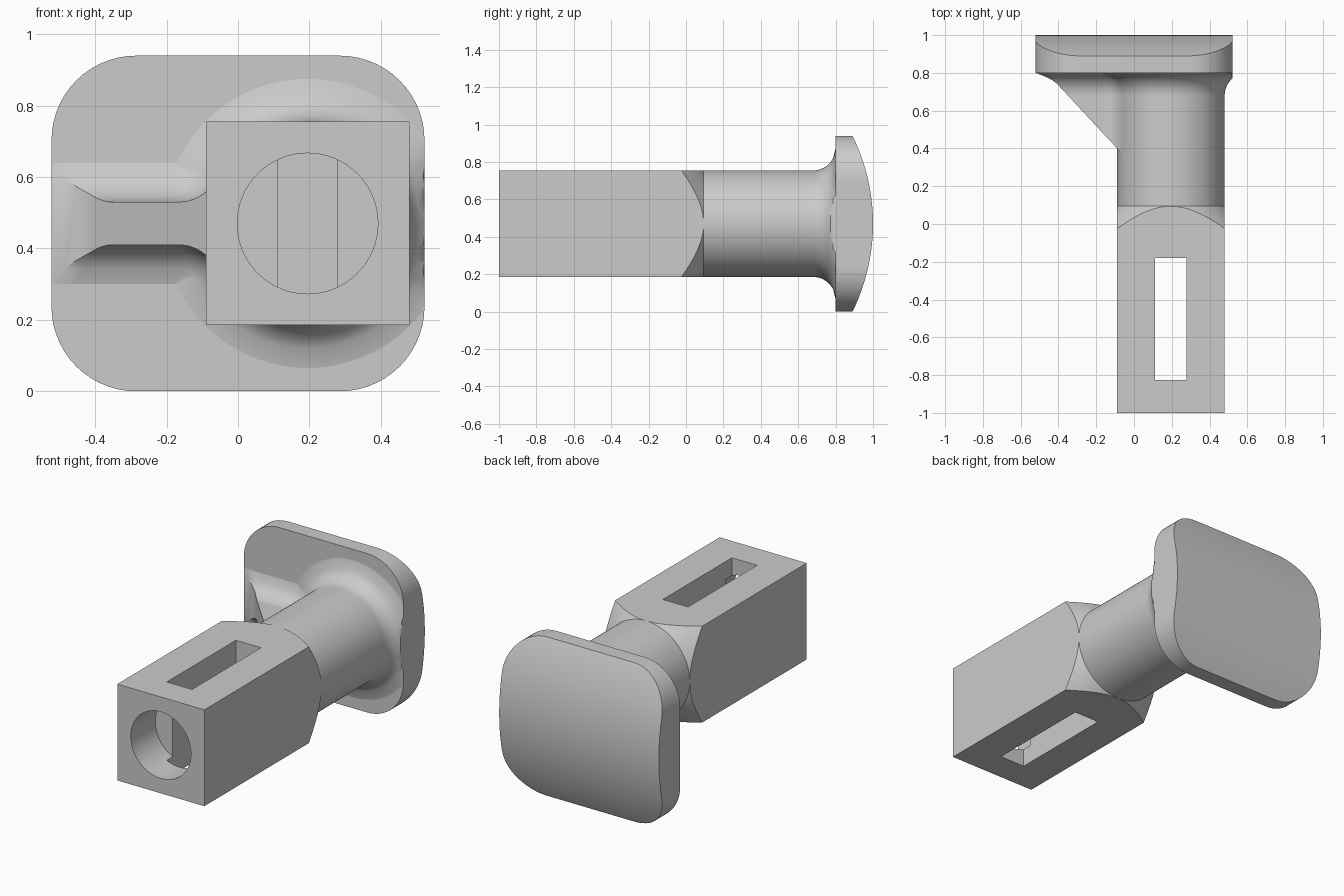
import bpy
import bmesh
from math import sin, cos, pi, sqrt

if "Cube" in bpy.data.objects:
    bpy.data.objects.remove(bpy.data.objects["Cube"])

grey = bpy.data.materials.new("plain grey")
grey.use_nodes = True
GREY = (0.6, 0.6, 0.6, 1)
grey.diffuse_color = GREY
grey.node_tree.nodes["Principled BSDF"].inputs["Base Color"].default_value = GREY

CX, CZ, R = 0.195, 0.47, 0.285      # neck axis and radius
FILLET = 0.12
PLATE_Y = 0.80


def finish(name, bm):
    """Turn a bmesh into a named grey object."""
    bmesh.ops.recalc_face_normals(bm, faces=bm.faces)
    mesh = bpy.data.meshes.new(name)
    bm.to_mesh(mesh)
    bm.free()
    mesh.materials.append(grey)
    obj = bpy.data.objects.new(name, mesh)
    bpy.context.collection.objects.link(obj)
    return obj


def loft(name, loops):
    """Skin closed loops of equal length and cap both ends."""
    bm = bmesh.new()
    rings = [[bm.verts.new(p) for p in loop] for loop in loops]
    n = len(rings[0])
    for a, b in zip(rings, rings[1:]):
        for i in range(n):
            j = (i + 1) % n
            bm.faces.new((a[i], a[j], b[j], b[i]))
    bm.faces.new(rings[0])
    bm.faces.new(rings[-1])
    return finish(name, bm)


def lathe(name, profile, n=96, x_max=9):
    """Revolve (y, radius) points round the neck axis."""
    return loft(name, [[(min(CX + r * cos(2 * pi * i / n), x_max), y,
                         CZ + r * sin(2 * pi * i / n)) for i in range(n)]
                       for y, r in profile])


def box(name, x0, x1, y0, y1, z0, z1):
    return loft(name, [[(x0, y, z0), (x1, y, z0), (x1, y, z1), (x0, y, z1)]
                       for y in (y0, y1)])


def smooth(obj):
    bpy.ops.object.select_all(action='DESELECT')
    obj.select_set(True)
    bpy.context.view_layer.objects.active = obj
    bpy.ops.object.shade_smooth_by_angle(angle=0.5)


def cut(obj, cutter, operation):
    mod = obj.modifiers.new("cut", 'BOOLEAN')
    mod.object, mod.operation, mod.solver = cutter, operation, 'EXACT'
    bpy.context.view_layer.objects.active = obj
    bpy.ops.object.modifier_apply(modifier=mod.name)
    bpy.data.objects.remove(cutter)


def flare(y):
    """Outward growth of the fillet next to the plate."""
    t = min(max(y - (PLATE_Y - FILLET), 0), FILLET)
    return FILLET - sqrt(FILLET ** 2 - t ** 2)


# Square handle: conical back end, round socket, vertical slot
handle = box("handle_block", CX - R, CX + R, -1, 0.095, CZ - R, CZ + R)
cut(handle, lathe("cone_cutter", [(-1.2, 1.579), (0.095, 0.284)]), 'INTERSECT')
cut(handle, lathe("socket_cutter", [(-1.1, 0.197), (-0.77, 0.197)], 64), 'DIFFERENCE')
cut(handle, box("slot_cutter", 0.112, 0.277, -0.825, -0.18, 0, 1), 'DIFFERENCE')
smooth(handle)

# Round neck flaring into the plate
steps = [PLATE_Y - FILLET * cos(pi / 2 * i / 14) for i in range(15)]
neck = lathe("neck", [(0.09, R)] + [(y, R + flare(y)) for y in steps] + [(0.82, R)],
             x_max=0.522)
smooth(neck)

# Side rib with fillets to the neck and the plate
HALF = 0.06
RX = sqrt((R + FILLET) ** 2 - (HALF + FILLET) ** 2)
FX, FZ = CX - RX, HALF + FILLET     # fillet centre beside the neck


def rib_loop(y):
    d = flare(y)
    start = CX - (R + d) * RX / (R + FILLET)
    end = -0.08 - (y - 0.39) * 0.93 - 0.06 * (max(y - 0.74, 0) / 0.06) ** 2
    end = min(end, start - 0.001)
    split = max(FX, end)
    xs = [start + (split - start) * i / 12 for i in range(13)]
    xs += [split + (end - split) * i / 6 for i in range(1, 7)]

    def half_width(x):
        r = FILLET - d
        if x <= FX:
            return HALF + d
        return FZ - sqrt(max(r * r - (x - FX) ** 2, 0))

    upper = [(x, y, CZ + half_width(x)) for x in xs]
    lower = [(x, y, CZ - half_width(x)) for x in reversed(xs)]
    return upper + lower


rib_ys = [0.375 + (PLATE_Y - FILLET - 0.375) * i / 24 for i in range(24)]
rib = loft("side_rib", [rib_loop(y) for y in rib_ys + steps[:-1] + [PLATE_Y - 0.0005]])
smooth(rib)

# Rounded plate with a back curved from bottom to top
HW, HH, CORNER, ARC = 0.5225, 0.47, 0.237, 1.06
rows = [(HW - CORNER + CORNER * sin(a), -HH + CORNER - CORNER * cos(a))
        for a in [pi / 2 * i / 14 for i in range(15)]]
rows += [(HW, (HH - CORNER) * (i / 6 - 1)) for i in range(1, 6)]
rows += [(HW, 0)]
rows += [(w, -z) for w, z in reversed(rows[:-1])]
bm = bmesh.new()
grid = []
for w, z in rows:
    back = 1 - ARC + sqrt(ARC ** 2 - z ** 2)
    grid.append([bm.verts.new((x, y, CZ + z)) for x, y in
                 ((-w, PLATE_Y), (w, PLATE_Y), (w, back), (-w, back))])
for a, b in zip(grid, grid[1:]):
    for i in range(4):
        j = (i + 1) % 4
        bm.faces.new((a[i], a[j], b[j], b[i]))
bm.faces.new(grid[0])
bm.faces.new(grid[-1])
plate = finish("end_plate", bm)
smooth(plate)
